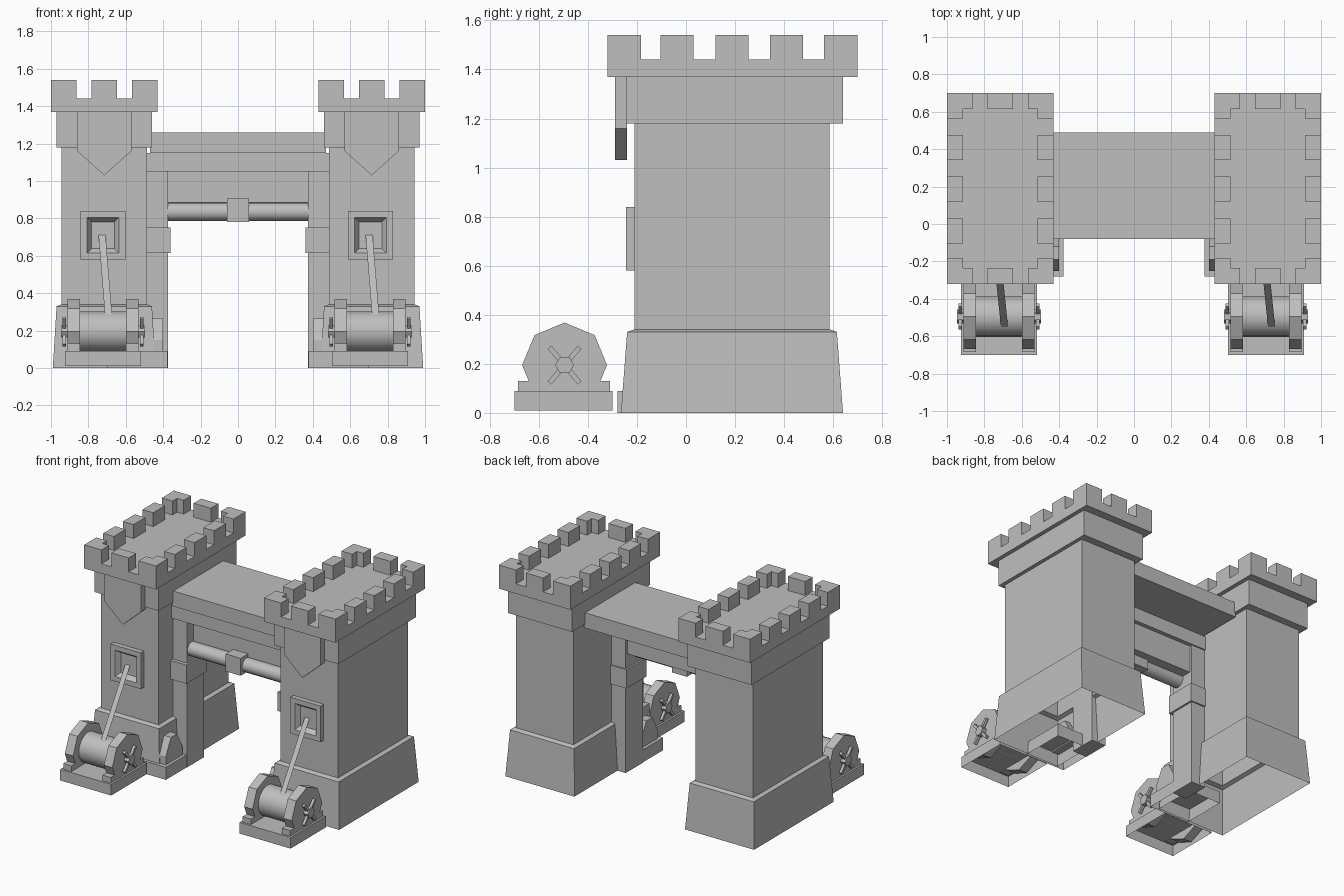
import bpy, bmesh, math
from mathutils import Vector, Matrix

cube = bpy.data.objects.get("Cube")
if cube:
    bpy.data.objects.remove(cube, do_unlink=True)

stone = bpy.data.materials.new("grey_stone")
stone.use_nodes = True
GREY = (0.52, 0.52, 0.52, 1)
stone.diffuse_color = GREY
stone.node_tree.nodes["Principled BSDF"].inputs["Base Color"].default_value = GREY


def finish(name, bm, flat=True):
    if flat:
        bmesh.ops.recalc_face_normals(bm, faces=bm.faces[:])
    mesh = bpy.data.meshes.new(name)
    bm.to_mesh(mesh)
    bm.free()
    mesh.materials.append(stone)
    obj = bpy.data.objects.new(name, mesh)
    bpy.context.collection.objects.link(obj)
    return obj


def add_box(bm, x, y, z, open_bottom=False):
    """Box from (min, max) pairs."""
    size = [abs(b - a) for a, b in (x, y, z)]
    mid = [(a + b) / 2 for a, b in (x, y, z)]
    made = bmesh.ops.create_cube(bm, size=1, matrix=Matrix.Translation(mid) @ Matrix.Diagonal((*size, 1)))
    if open_bottom:
        low = [f for f in {f for v in made["verts"] for f in v.link_faces} if f.normal.z < -0.5]
        bmesh.ops.delete(bm, geom=low, context="FACES_ONLY")


def box(name, x, y, z, open_bottom=False):
    bm = bmesh.new()
    add_box(bm, x, y, z, open_bottom)
    return finish(name, bm)


def prism(name, points, depth):
    """Extrude a closed 3D outline along depth."""
    bm = bmesh.new()
    face = bm.faces.new([bm.verts.new(p) for p in points])
    top = bmesh.ops.extrude_face_region(bm, geom=[face])["geom"]
    bmesh.ops.translate(bm, vec=depth, verts=[v for v in top if isinstance(v, bmesh.types.BMVert)])
    return finish(name, bm)


def rod(name, x, y, z, radius, sides, turn=0, smooth=False):
    """Cylinder lying along x."""
    bm = bmesh.new()
    m = (Matrix.Translation(((x[0] + x[1]) / 2, y, z)) @ Matrix.Rotation(turn, 4, "X")
         @ Matrix.Rotation(math.pi / 2, 4, "Y"))
    bmesh.ops.create_cone(bm, cap_ends=True, segments=sides, radius1=radius, radius2=radius,
                          depth=x[1] - x[0], matrix=m)
    for f in bm.faces:
        f.smooth = smooth and len(f.verts) == 4
    return finish(name, bm)


def tower(name, cx):
    """Stacked rectangles: sloped plinth, shaft, collar, parapet floor."""
    rings = [(0, .275, -.265, .64), (.33, .255, -.24, .615), (.34, .228, -.21, .585),
             (1.18, .228, -.21, .585), (1.18, .255, -.245, .64), (1.37, .255, -.245, .64),
             (1.37, .285, -.32, .70), (1.44, .285, -.32, .70)]
    bm = bmesh.new()
    last = None
    for z, w, y0, y1 in rings:
        ring = [bm.verts.new((cx + sx * w, y, z)) for sx, y in ((-1, y0), (1, y0), (1, y1), (-1, y1))]
        if last:
            for i in range(4):
                j = (i + 1) % 4
                bm.faces.new((last[i], last[j], ring[j], ring[i]))
        last = ring
    bm.faces.new(last)
    return finish(name, bm)


def merlons(side, cx):
    z, thick, arm, half = (1.44, 1.54), .085, .137, .285
    y0, y1 = -.32, .70
    # L-shaped corners
    for sx, ex in (("outer", -1), ("inner", 1)):
        for sy, cy, ey in (("front", y0, 1), ("back", y1, -1)):
            x = cx + ex * half
            steps = [(0, 0), (arm, 0), (arm, thick), (thick, thick), (thick, arm), (0, arm)]
            prism(f"{side}_{sy}_{sx}_corner_merlon",
                  [(x - ex * a, cy + ey * b, z[0]) for a, b in steps], (0, 0, z[1] - z[0]))
    # Straight blocks between the corners
    bm = bmesh.new()
    for ex in (-1, 1):
        for y in (-.037, .187, .41):
            add_box(bm, (cx + ex * half, cx + ex * (half - thick)), (y - .067, y + .067), z)
    for a, b in ((y0, y0 + thick), (y1 - thick, y1)):
        add_box(bm, (cx - .068, cx + .068), (a, b), z)
    finish(f"{side}_straight_merlons", bm)


def window(name, cx):
    """Square frame with a tapered recess in its front."""
    bm = bmesh.new()
    add_box(bm, (cx - .12, cx + .12), (-.245, -.205), (.58, .84))
    bm.normal_update()
    front = min(bm.faces, key=lambda f: f.calc_center_median().y)
    bmesh.ops.inset_region(bm, faces=[front], thickness=.05)
    bmesh.ops.inset_region(bm, faces=[front], thickness=.033)
    bmesh.ops.translate(bm, vec=(0, .033, 0), verts=front.verts[:])
    finish(name, bm)


def winch(side, cx):
    y, z = -.495, .195
    box(f"{side}_winch_base", (cx - .203, cx + .203), (-.70, -.30), (.01, .09), True)
    rod(f"{side}_winch_drum", (cx - .125, cx + .125), y, z, .108, 20, smooth=True)
    for end, s in (("outer", -1), ("inner", 1)):
        px = cx + s * .156
        rod(f"{side}_winch_{end}_cheek", (px - .033, px + .033), y, z, .173, 8)
        bm = bmesh.new()
        for a, b in ((-.685, -.61), (-.38, -.31)):
            add_box(bm, (px - .033, px + .033), (a, b), (.085, .13))
        finish(f"{side}_winch_{end}_feet", bm)
        # Hub and crossed handles
        hub = sorted((cx + s * .18, cx + s * .225))
        rod(f"{side}_winch_{end}_hub", hub, y, z, .038, 6)
        bm = bmesh.new()
        for ang in (-.7, .7):
            made = bmesh.ops.create_cube(bm, size=1, matrix=Matrix.Translation((cx + s * .207, y, z))
                                         @ Matrix.Rotation(ang, 4, "X") @ Matrix.Diagonal((.02, .02, .19, 1)))
        finish(f"{side}_winch_{end}_handles", bm)
    # Flat rope from the window down to the drum
    bm = bmesh.new()
    top, low = Vector((cx - .005, -.215, .71)), Vector((cx + .03, -.555, .28))
    w = Vector((.019, 0, 0))
    bm.faces.new([bm.verts.new(p) for p in (low - w, low + w, top + w, top - w)])
    finish(f"{side}_rope", bm, flat=False)


for side, s in (("right", -1), ("left", 1)):
    cx = s * .715

    def sx(a, b):
        return tuple(sorted((s * a, s * b)))

    tower(f"{side}_tower", cx)
    merlons(side, cx)
    prism(f"{side}_shield", [(cx - .145, -.29, 1.37), (cx - .145, -.29, 1.16), (cx, -.29, 1.03),
                             (cx + .145, -.29, 1.16), (cx + .145, -.29, 1.37)], (0, .05, 0))
    # Gate post, bracket and foot on the inner side
    box(f"{side}_gate_post", sx(.375, .49), (-.045, .15), (0, 1.05))
    box(f"{side}_post_bracket", sx(.362, .49), (-.07, .16), (.615, .75))
    box(f"{side}_foot_pad", sx(.378, .70), (-.28, .05), (0, .09), True)
    prism(f"{side}_foot_gusset", [(s * .40, y, z) for y, z in
                                  ((-.25, .08), (-.25, .15), (-.19, .265), (-.12, .265), (-.06, .15), (-.06, .08))],
          (s * .10, 0, 0))
    # These are repeated rather than mirrored
    window(f"{side}_window", -.722 if s < 0 else .708)
    winch(side, -.722 if s < 0 else .706)

# Bridge between the towers
box("bridge_deck", (-.47, .47), (-.08, .49), (1.15, 1.26))
box("bridge_beam", (-.49, .49), (-.06, .16), (1.05, 1.15))
box("gate_panel", (-.38, .38), (.03, .13), (.85, 1.05))
rod("gate_bar", (-.38, .38), .01, .835, .05, 16, smooth=True)
box("gate_bar_clasp", (-.06, .06), (-.055, .075), (.78, .905))
